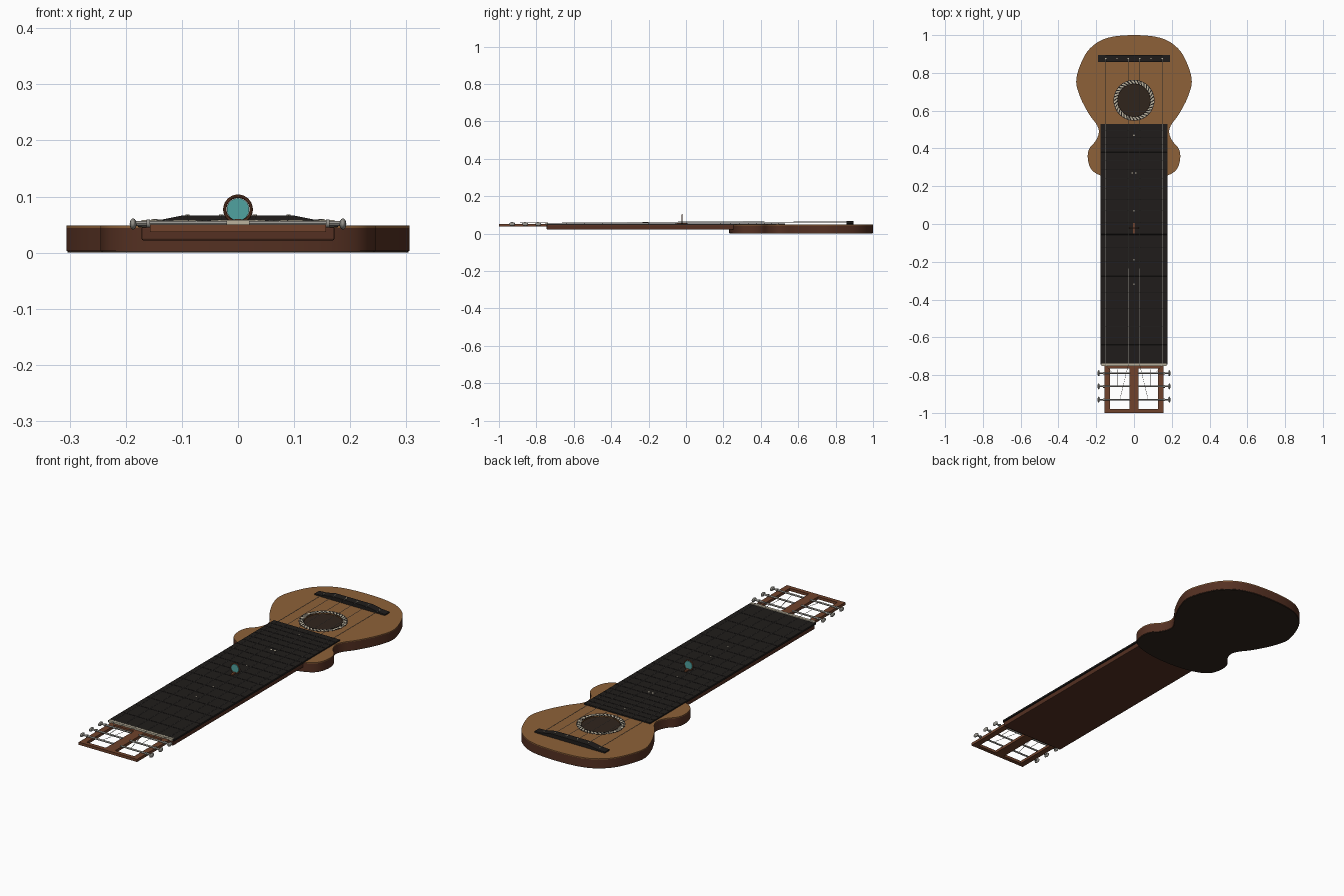
import bpy, bmesh, math
from mathutils import Vector

if "Cube" in bpy.data.objects:
    bpy.data.objects.remove(bpy.data.objects["Cube"])


def mat(name, r, g, b):
    m = bpy.data.materials.new(name)
    m.diffuse_color = (r, g, b, 1)
    m.use_nodes = True
    m.node_tree.nodes["Principled BSDF"].inputs["Base Color"].default_value = m.diffuse_color
    return m


SPRUCE = mat("spruce", 0.27, 0.12, 0.04)
MAHOG = mat("mahogany", 0.09, 0.03, 0.016)
HEAD = mat("head_wood", 0.16, 0.055, 0.025)
BACK = mat("back_wood", 0.03, 0.018, 0.012)
EBONY = mat("ebony", 0.014, 0.012, 0.011)
METAL = mat("metal", 0.30, 0.29, 0.26)
BONE = mat("bone", 0.5, 0.45, 0.34)
TEAL = mat("teal", 0.08, 0.36, 0.35)


def finish(o, name, m, bevel=0, smooth=False):
    o.name = name
    o.data.materials.clear()
    o.data.materials.append(m)
    if bevel:
        b = o.modifiers.new("bevel", 'BEVEL')
        b.width, b.segments = bevel, 2
    if smooth:
        bpy.ops.object.select_all(action='DESELECT')
        o.select_set(True)
        bpy.context.view_layer.objects.active = o
        bpy.ops.object.shade_smooth_by_angle()
    return o


def box(name, x0, x1, y0, y1, z0, z1, m, bevel=0):
    bpy.ops.mesh.primitive_cube_add(size=1, location=((x0 + x1) / 2, (y0 + y1) / 2, (z0 + z1) / 2))
    o = bpy.context.object
    o.scale = (x1 - x0, y1 - y0, z1 - z0)
    bpy.ops.object.transform_apply(location=False, rotation=False, scale=True)
    return finish(o, name, m, bevel)


def rod(name, a, b, r, m, n=12):
    a, b = Vector(a), Vector(b)
    bpy.ops.mesh.primitive_cylinder_add(vertices=n, radius=r, depth=(b - a).length, location=(a + b) / 2)
    o = bpy.context.object
    o.rotation_euler = (b - a).to_track_quat('Z', 'Y').to_euler()
    return finish(o, name, m, smooth=True)


def plate(name, loops, z0, z1, m):
    """Flat plate from closed outlines; inner outlines become holes."""
    c = bpy.data.curves.new(name, 'CURVE')
    c.dimensions, c.fill_mode, c.extrude = '2D', 'BOTH', (z1 - z0) / 2
    for pts in loops:
        s = c.splines.new('POLY')
        s.points.add(len(pts) - 1)
        for p, (x, y) in zip(s.points, pts):
            p.co = (x, y, 0, 1)
        s.use_cyclic_u = True
    o = bpy.data.objects.new(name, c)
    bpy.context.collection.objects.link(o)
    o.location.z = (z0 + z1) / 2
    bpy.ops.object.select_all(action='DESELECT')
    o.select_set(True)
    bpy.context.view_layer.objects.active = o
    bpy.ops.object.convert(target='MESH')
    return finish(bpy.context.object, name, m, smooth=True)


def circle(cx, cy, r, n=48):
    return [(cx + r * math.cos(t * math.tau / n), cy + r * math.sin(t * math.tau / n)) for t in range(n)]


def smooth_loop(pts, n=6):
    """Closed Catmull-Rom curve through the points."""
    out, k = [], len(pts)
    for i in range(k):
        a, b, c, d = (Vector(pts[(i + j) % k]) for j in (-1, 0, 1, 2))
        for s in range(n):
            t = s / n
            p = 0.5 * (2 * b + (c - a) * t + (2 * a - 5 * b + 4 * c - d) * t**2 + (3 * b - a - 3 * c + d) * t**3)
            out.append((p.x, p.y))
    return out


def inset(pts, d):
    out = []
    for i, p in enumerate(pts):
        t = (Vector(pts[(i + 1) % len(pts)]) - Vector(pts[i - 1])).normalized()
        out.append((p[0] - t.y * d, p[1] + t.x * d))
    return out


def rect(x0, x1, y0, y1):
    return [(x0, y0), (x1, y0), (x1, y1), (x0, y1)]


# body: sides, back and soundboard with an open sound hole
half = [(0, 1.0), (0.12, 0.99), (0.2, 0.957), (0.262, 0.89), (0.305, 0.77), (0.288, 0.68),
        (0.24, 0.585), (0.197, 0.525), (0.186, 0.485), (0.203, 0.44), (0.235, 0.402), (0.245, 0.355),
        (0.23, 0.295), (0.185, 0.26), (0.1, 0.237), (0, 0.23)]
outline = smooth_loop(half + [(-x, y) for x, y in half[-2:0:-1]])
inner = inset(outline, -0.008)
if abs(inner[0][1]) > 1.0:
    inner = inset(outline, 0.008)
plate("body_sides", [outline, inner], 0.003, 0.044, MAHOG)
plate("body_back", [inset(outline, 0.002 if inset(outline, 0.002)[0][1] < 1 else -0.002)], 0, 0.004, BACK)
plate("soundboard", [outline, circle(0, 0.655, 0.084)], 0.043, 0.048, SPRUCE)

# rosette: thin rings with rope-like slanted inlays
for r in (0.087, 0.107):
    plate("rosette_ring", [circle(0, 0.655, r + 0.0015), circle(0, 0.655, r - 0.0015)], 0.047, 0.0488, EBONY)
plate("rosette_band", [circle(0, 0.655, 0.107), circle(0, 0.655, 0.087)], 0.047, 0.0484, BONE)
for i in range(36):
    a, b = i * math.tau / 36, (i + 0.9) * math.tau / 36
    w = 0.07
    poly = [(r * math.cos(t), 0.655 + r * math.sin(t))
            for r, t in ((0.087, a), (0.107, b), (0.107, b + w), (0.087, a + w))]
    plate("rosette_inlay", [poly], 0.047, 0.0487, EBONY)

# neck and fretboard
box("neck", -0.172, 0.172, -0.745, 0.30, 0.022, 0.046, MAHOG, 0.003)
box("fretboard", -0.178, 0.178, -0.745, 0.53, 0.045, 0.054, EBONY, 0.001)
box("nut", -0.172, 0.172, -0.752, -0.738, 0.046, 0.0585, BONE, 0.001)

# frets and position dots
for i in range(1, 20):
    y = -0.745 + 1.62 * (1 - 2 ** (-i / 12)) * 1.15
    if y < 0.52:
        rod("fret", (-0.176, y, 0.054), (0.176, y, 0.054), 0.0014, EBONY, 8)
for x, y in ((0, 0.47), (-0.01, 0.27), (0.01, 0.27), (0, 0.07), (0, -0.19), (0, -0.32)):
    rod("position_dot", (x, y, 0.05), (x, y, 0.0546), 0.004, BONE, 16)

# slotted headstock
plate("headstock", [rect(-0.157, 0.157, -1.0, -0.742), rect(-0.128, -0.025, -0.98, -0.765),
                    rect(0.025, 0.128, -0.98, -0.765)], 0.037, 0.050, HEAD)

# tuners: shafts across the slots, collars and knobs on each side
for s in (-1, 1):
    for y in (-0.79, -0.86, -0.93):
        rod("tuner_shaft", (s * 0.02, y, 0.052), (s * 0.186, y, 0.052), 0.0042, METAL)
        rod("tuner_collar", (s * 0.157, y, 0.052), (s * 0.163, y, 0.052), 0.007, METAL, 16)
        bpy.ops.mesh.primitive_uv_sphere_add(segments=20, ring_count=12, radius=1, location=(s * 0.187, y, 0.051))
        bpy.context.object.scale = (0.006, 0.016, 0.010)
        finish(bpy.context.object, "tuner_knob", METAL, smooth=True)

# bridge: tapered profile, saddle and pins
bm = bmesh.new()
prof = [(-0.19, 0.047), (0.19, 0.047), (0.19, 0.054), (0.15, 0.056), (0.1, 0.066),
        (-0.1, 0.066), (-0.15, 0.056), (-0.19, 0.054)]
f = bm.faces.new([bm.verts.new((x, 0.858, z)) for x, z in prof])
ext = bmesh.ops.extrude_face_region(bm, geom=[f])["geom"]
bmesh.ops.translate(bm, vec=(0, 0.037, 0), verts=[v for v in ext if isinstance(v, bmesh.types.BMVert)])
bmesh.ops.recalc_face_normals(bm, faces=bm.faces)
me = bpy.data.meshes.new("bridge")
bm.to_mesh(me)
bm.free()
bridge = bpy.data.objects.new("bridge", me)
bpy.context.collection.objects.link(bridge)
finish(bridge, "bridge", EBONY, 0.001)

# strings: from bridge over the nut to the tuner shafts
for s in (-1, 1):
    for x, tx, ty in ((0.15, 0.115, -0.79), (0.09, 0.088, -0.86), (0.03, 0.075, -0.93)):
        top = 0.058 if x > 0.1 else 0.066
        rod("string", (s * x, 0.876, top), (s * x, -0.745, 0.059), 0.001, METAL, 6)
        rod("string_end", (s * x, -0.745, 0.059), (s * tx, ty, 0.056), 0.001, METAL, 6)
        rod("bridge_pin", (s * x, 0.876, 0.05), (s * x, 0.876, top + 0.002), 0.004, BONE, 12)

# round ornament standing on the fretboard
box("ornament_base", -0.006, 0.006, -0.05, 0.006, 0.053, 0.060, HEAD, 0.001)
rod("ornament_disc", (0, -0.024, 0.077), (0, -0.018, 0.077), 0.020, TEAL, 40)
bpy.ops.mesh.primitive_torus_add(major_radius=0.0235, minor_radius=0.003, major_segments=40, minor_segments=10,
                                 location=(0, -0.021, 0.077), rotation=(math.pi / 2, 0, 0))
finish(bpy.context.object, "ornament_ring", HEAD, smooth=True)
